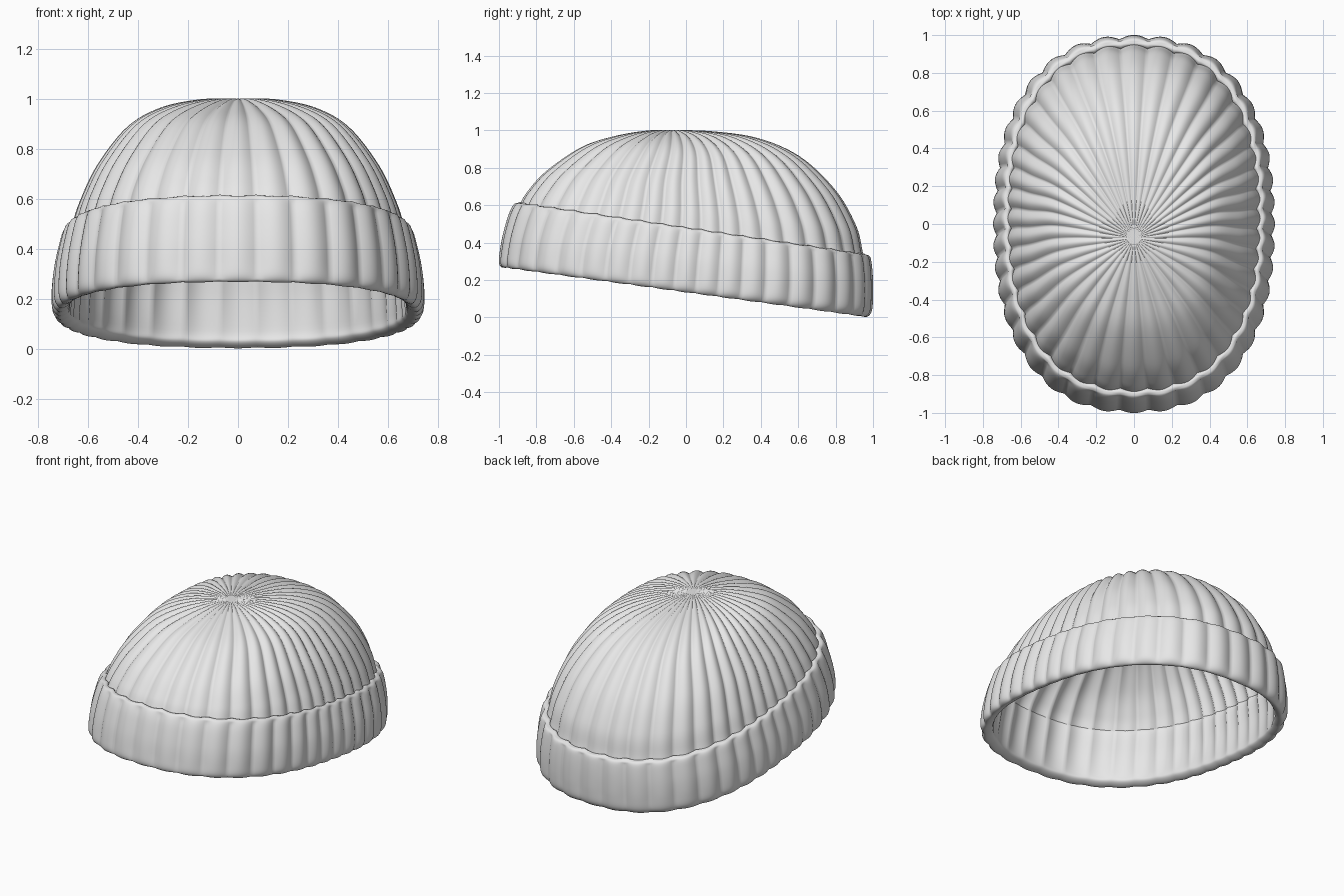
import bpy, bmesh, math

RIBS = 40
SEGMENTS = RIBS * 10

cube = bpy.data.objects.get("Cube")
if cube:
    bpy.data.objects.remove(cube, do_unlink=True)

# Knit colour
knit = bpy.data.materials.new("light_grey_knit")
knit.use_nodes = True
grey = (0.8, 0.8, 0.8, 1)
knit.diffuse_color = grey
knit.node_tree.nodes["Principled BSDF"].inputs["Base Color"].default_value = grey


def smooth_rings(keys, closed, steps):
    """Catmull-Rom blend between the key rings."""
    count = len(keys)
    pick = (lambda i: keys[i % count]) if closed else (lambda i: keys[max(0, min(count - 1, i))])
    rings = []
    for i in range(count if closed else count - 1):
        quad = [pick(i + k) for k in (-1, 0, 1, 2)]
        for step in range(steps):
            t = step / steps
            rings.append([b + t / 2 * (c - a + t * (2 * a - 5 * b + 4 * c - d
                          + t * (3 * (b - c) + d - a))) for a, b, c, d in zip(*quad)])
    if not closed:
        rings.append(keys[-1])
    return rings


def ring_point(ring, angle):
    """Point on a tilted, slightly squared oval."""
    front_y, front_z, back_y, back_z, half_width, _ = ring
    half_length = (back_y - front_y) / 2
    c, s = math.cos(angle), math.sin(angle)
    power = 2.38
    radius = ((abs(c) / half_width) ** power + (abs(s) / half_length) ** power) ** (-1 / power)
    along = (radius * s / half_length + 1) / 2
    return (radius * c,
            front_y + along * (back_y - front_y),
            front_z + along * (back_z - front_z))


def ribbed_loft(name, keys, closed=False, apex=None, steps=6):
    """Loft the rings, then press grooves in along the surface normals."""
    rings = smooth_rings(keys, closed, steps)
    angles = [2 * math.pi * j / SEGMENTS for j in range(SEGMENTS)]
    bm = bmesh.new()
    grid = [[bm.verts.new(ring_point(ring, a)) for a in angles] for ring in rings]
    pairs = list(zip(grid, grid[1:]))
    if closed:
        pairs.append((grid[-1], grid[0]))
    for low, high in pairs:
        for j in range(SEGMENTS):
            k = (j + 1) % SEGMENTS
            bm.faces.new((low[j], low[k], high[k], high[j]))
    if apex:
        tip = bm.verts.new(apex)
        for j in range(SEGMENTS):
            bm.faces.new((grid[-1][j], grid[-1][(j + 1) % SEGMENTS], tip))
    bm.normal_update()
    moves = []
    for ring, row in zip(rings, grid):
        for a, vert in zip(angles, row):
            groove = 1 - abs(math.cos(a * RIBS / 2))
            moves.append((vert, vert.normal * (ring[-1] * groove)))
    for vert, move in moves:
        vert.co -= move
    mesh = bpy.data.meshes.new(name)
    bm.to_mesh(mesh)
    bm.free()
    mesh.materials.append(knit)
    mesh.shade_smooth()
    obj = bpy.data.objects.new(name, mesh)
    bpy.context.collection.objects.link(obj)
    return obj


# Ring values: front y, front z, back y, back z, half width, groove depth
crown_rings = [
    (-.915, .54, .96, .29, .685, .02),
    (-.89, .6, .945, .35, .668, .022),
    (-.85, .67, .91, .49, .635, .022),
    (-.75, .78, .80, .68, .565, .021),
    (-.56, .91, .61, .86, .445, .018),
    (-.38, .97, .38, .96, .31, .013),
    (-.20, 1, .12, .997, .15, .006),
    (-.09, 1, -.05, 1, .02, 0),
]
ribbed_loft("crown", crown_rings, apex=(0, -.07, 1))

# Turned-up cuff: up the outside, over the top, down the inside
cuff_rings = [
    (-.98, .267, .962, .002, .715, .004),
    (-1, .29, .992, .03, .742, .016),
    (-.996, .35, 1, .1, .746, .021),
    (-.98, .44, 1, .19, .737, .021),
    (-.952, .54, .995, .27, .717, .021),
    (-.927, .595, .985, .322, .70, .018),
    (-.905, .612, .965, .335, .68, .002),
    (-.885, .59, .943, .32, .662, -.016),
    (-.915, .45, .945, .2, .678, -.016),
    (-.932, .33, .938, .07, .68, -.009),
    (-.935, .285, .928, .028, .677, 0),
]
ribbed_loft("folded_cuff", cuff_rings, closed=True, steps=5)
